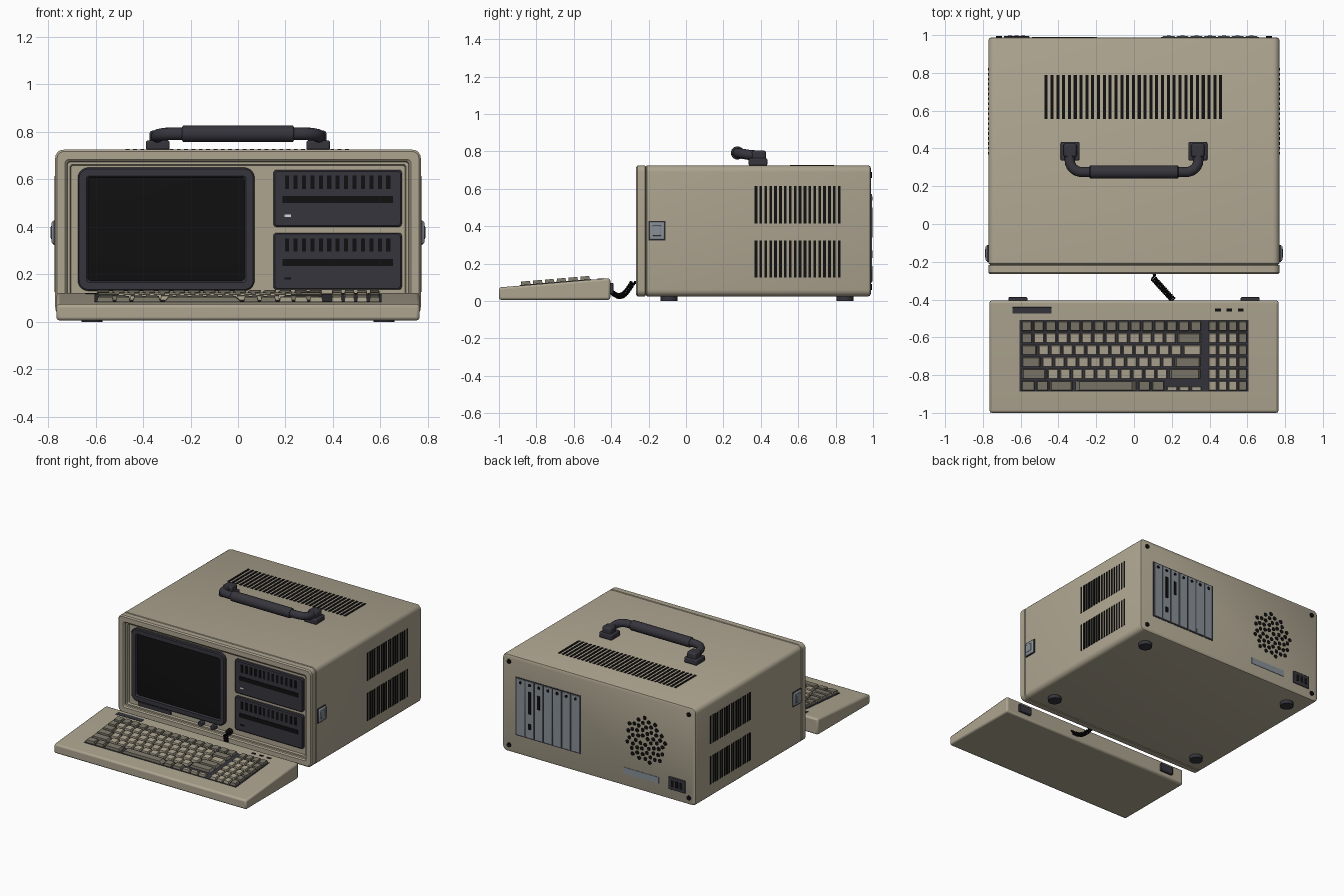
import bpy, bmesh, math
from math import sin, cos, pi
from mathutils import Matrix, Vector

cube = bpy.data.objects.get("Cube")
if cube:
    bpy.data.objects.remove(cube, do_unlink=True)

made = []


def material(name, r, g, b):
    m = bpy.data.materials.new(name)
    m.diffuse_color = (r, g, b, 1)
    m.use_nodes = True
    node = next(n for n in m.node_tree.nodes if n.type == 'BSDF_PRINCIPLED')
    node.inputs["Base Color"].default_value = (r, g, b, 1)
    node.inputs["Roughness"].default_value = 0.6
    return m


BEIGE = material("beige plastic", .42, .375, .28)
TAUPE = material("taupe keycap", .2, .185, .14)
CHARCOAL = material("charcoal plastic", .037, .035, .046)
BLACK = material("black", .005, .005, .005)
METAL = material("blue grey metal", .25, .28, .31)
WHITE = material("pale lamp", .7, .7, .68)


def finish(name, bm, mat, bevel=0):
    bmesh.ops.recalc_face_normals(bm, faces=bm.faces)
    me = bpy.data.meshes.new(name)
    bm.to_mesh(me)
    bm.free()
    me.materials.append(mat)
    ob = bpy.data.objects.new(name, me)
    bpy.context.collection.objects.link(ob)
    if bevel:
        mod = ob.modifiers.new("bevel", 'BEVEL')
        mod.width, mod.segments = bevel, 2
    made.append(ob)
    return ob


def boxes(name, mat, items, bevel=0, taper=1, tilt=0):
    """One object from many boxes, each given as (centre, size)."""
    bm = bmesh.new()
    for c, s in items:
        vs = bmesh.ops.create_cube(bm, size=1)['verts']
        for v in vs:
            if v.co.z > 0:
                v.co.x *= taper
                v.co.y *= taper
        m = Matrix.Translation(c) @ Matrix.Rotation(tilt, 4, 'X') @ Matrix.Diagonal((*s, 1))
        bmesh.ops.transform(bm, matrix=m, verts=vs)
    return finish(name, bm, mat, bevel)


def discs(name, mat, centres, r, depth, axis='Z', sides=16, bevel=0):
    turn = {'X': Matrix.Rotation(pi / 2, 4, 'Y'), 'Y': Matrix.Rotation(pi / 2, 4, 'X'), 'Z': Matrix()}[axis]
    bm = bmesh.new()
    for c in centres:
        bmesh.ops.create_cone(bm, cap_ends=True, segments=sides, radius1=r, radius2=r,
                              depth=depth, matrix=Matrix.Translation(c) @ turn)
    return finish(name, bm, mat, bevel)


def loft(name, mat, x0, x1, z0, z1, radius, steps):
    """Rounded rectangles in xz, skinned along y; steps are (inset, y)."""
    bm = bmesh.new()
    rings = []
    for inset, y in steps:
        r = max(radius - inset, .012)
        ring = []
        for i, (sx, sz) in enumerate(((1, 1), (-1, 1), (-1, -1), (1, -1))):
            cx = (x1 if sx > 0 else x0) - sx * (inset + r)
            cz = (z1 if sz > 0 else z0) - sz * (inset + r)
            for k in range(6):
                a = (i + k / 5) * pi / 2
                ring.append(bm.verts.new((cx + r * cos(a), y, cz + r * sin(a))))
        rings.append(ring)
    for a, b in zip(rings, rings[1:]):
        for i in range(len(a)):
            j = (i + 1) % len(a)
            bm.faces.new((a[i], a[j], b[j], b[i]))
    bm.faces.new(rings[0])
    bm.faces.new(rings[-1])
    return finish(name, bm, mat)


def tube(name, mat, points, r, res=4):
    cu = bpy.data.curves.new(name, 'CURVE')
    cu.dimensions, cu.bevel_depth, cu.bevel_resolution, cu.use_fill_caps = '3D', r, res, True
    sp = cu.splines.new('POLY')
    sp.points.add(len(points) - 1)
    for p, co in zip(sp.points, points):
        p.co = (*co, 1)
    tmp = bpy.data.objects.new(name, cu)
    bm = bmesh.new()
    bpy.context.collection.objects.link(tmp)
    bpy.context.view_layer.update()
    bm.from_mesh(tmp.evaluated_get(bpy.context.evaluated_depsgraph_get()).to_mesh())
    bpy.data.objects.remove(tmp, do_unlink=True)
    return finish(name, bm, mat)


# Case shell and recessed front bezel
loft("case_body", BEIGE, -.77, .77, .025, .725, .035,
     [(.008, -.23), (.008, -.214), (0, -.209), (0, .974), (.004, .984), (.014, .988)])
loft("front_bezel", BEIGE, -.77, .77, .025, .725, .035,
     [(.008, -.214), (0, -.219), (0, -.258), (.008, -.266), (.042, -.266), (.05, -.258),
      (.052, -.246), (.062, -.246), (.066, -.23)])

# Screen
PANEL = -.23
loft("screen_frame", CHARCOAL, -.675, .07, .13, .65, .045,
     [(0, PANEL + .01), (0, -.248), (.006, -.254), (.036, -.254), (.044, -.242)])
loft("screen_glass", BLACK, -.635, .03, .168, .612, .02, [(0, -.238), (0, -.243), (.01, -.245)])

# Two disk drives
for label, z in (("upper", .52), ("lower", .255)):
    loft(label + "_drive", CHARCOAL, .15, .69, z - .12, z + .12, .012,
         [(0, PANEL + .01), (0, -.246), (.006, -.252)])
    boxes(label + "_drive_slits", BLACK,
          [((.207 + i * .0355, -.252, z + .068), (.017, .006, .055)) for i in range(13)])
    boxes(label + "_drive_slot", BLACK, [((.42, -.252, z - .005), (.465, .006, .03))])
    boxes(label + "_drive_lamp", WHITE if label == "upper" else BLACK,
          [((.21, -.252, z - .073), (.028, .006, .009))])

# Front controls below the screen
boxes("front_label", CHARCOAL, [((-.5, -.232, .106), (.26, .008, .026))])
discs("front_knobs", CHARCOAL, [(-.12, -.245, .105), (-.02, -.245, .105)], .018, .034, 'Y', bevel=.003)
discs("cable_socket", BLACK, [(.1, -.24, .1)], .022, .03, 'Y')

# Vents on the top and sides
boxes("top_vent", BLACK, [((-.465 + i * .0308, .6725, .725), (.016, .235, .006)) for i in range(31)])
boxes("side_vents", BLACK, [((s * .77, .374 + i * .0262, z), (.006, .014, .2))
                            for s in (-1, 1) for z in (.225, .515) for i in range(18)])

# Side latches
for label, s in (("left", 1), ("right", -1)):
    boxes(label + "_latch", METAL, [((s * .775, -.155, .376), (.02, .082, .095))], .006)
    boxes(label + "_latch_edge", CHARCOAL, [((s * .771, -.155, .376), (.012, .09, .103))])
    boxes(label + "_latch_catch", METAL, [((s * .783, -.155, .376), (.012, .045, .055))], .004)

# Carrying handle
for label, s in (("left", 1), ("right", -1)):
    boxes(label + "_handle_mount", CHARCOAL, [((s * .338, .385, .744), (.1, .1, .04))], .008)
    boxes(label + "_handle_hinge", CHARCOAL, [((s * .338, .39, .775), (.07, .075, .06))], .012)
    arc = [Vector((s * (.275 + .065 * cos(a)), .335 - .06 * sin(a), .782 + .01 * sin(a)))
           for a in (k * pi / 12 for k in range(7))]
    tube(label + "_handle_arm", CHARCOAL,
         [Vector((s * .34, .41, .775))] + arc + [Vector((s * .22, .275, .792))], .027)
discs("handle_grip", CHARCOAL, [(0, .275, .792)], .035, .47, 'X', 24, .006)

# Rear: expansion covers, connectors, fan holes, label, power inlet, screws
cover_x = [.622 - i * .073 for i in range(7)]
boxes("expansion_surround", CHARCOAL, [((.403, .988, .37), (.52, .004, .42))])
boxes("expansion_covers", METAL, [((x, .99, .37), (.064, .008, .405)) for x in cover_x], .002)
discs("cover_screws", BLACK, [(x, .993, .548) for x in cover_x], .011, .008, 'Y', 10)
boxes("rear_connectors", BLACK, [((x, .995, z), (.022, .006, h)) for x, z, h in
                                 ((cover_x[1], .42, .16), (cover_x[1], .25, .04), (cover_x[2], .44, .1))], .002)
discs("fan_holes", BLACK, [(-.37 + r * cos(a), .988, .395 + r * sin(a)) for r, a in
                           ((.022 * math.sqrt(i), i * 2.39996) for i in range(1, 55))], .0145, .006, 'Y', 10)
boxes("rear_label", METAL, [((-.335, .988, .137), (.28, .006, .045))])
boxes("power_inlet", CHARCOAL, [((-.622, .99, .145), (.135, .012, .09))], .004)
boxes("power_pins", BLACK, [((-.622 + k * .034, .996, .145), (.02, .004, .045)) for k in (-1, 0, 1)])
discs("rear_screws", BLACK, [(x, .99, z) for x in (-.715, .715) for z in (.075, .675)], .016, .01, 'Y', 12)

# Feet
discs("case_feet", CHARCOAL, [(x, y, .015) for x in (-.615, .615) for y in (-.09, .85)], .045, .03, 'Z', 24)

# Keyboard housing: a wedge profile extruded across x
bm = bmesh.new()
profile = ((-1, .006), (-.405, .006), (-.405, .121), (-.425, .121), (-1, .073))
face = bm.faces.new([bm.verts.new((-.765, y, z)) for y, z in profile])
ext = bmesh.ops.extrude_face_region(bm, geom=[face])['geom']
bmesh.ops.translate(bm, vec=(1.53, 0, 0), verts=[v for v in ext if isinstance(v, bmesh.types.BMVert)])
finish("keyboard_housing", bm, BEIGE, .012)

SLOPE = math.atan2(.048, .575)


def deck(y, up=0):
    return .073 + (y + 1) * math.tan(SLOPE) + up


boxes("key_well", CHARCOAL, [((0, -.698, deck(-.698)), (1.21, .38, .006))], tilt=SLOPE)
boxes("keyboard_label", CHARCOAL, [((-.54, -.457, deck(-.457)), (.205, .033, .005))], tilt=SLOPE)
boxes("keyboard_lamps", BLACK, [((x, -.455, deck(-.455)), (.03, .014, .005)) for x in (.445, .505, .565)], tilt=SLOPE)
boxes("keyboard_rear_pads", CHARCOAL, [((x, -.4, .068), (.1, .025, .055)) for x in (-.615, .615)], .004)

# Keys: each row has a wide left key, a run of letters and a wide right key
light, dark = [], []
PITCH = .0633


def key(group, x0, x1, row, depth=.054, shift=0):
    y = -.54 - row * PITCH + shift
    group.append((((x0 + x1) / 2, y, deck(y, .009)), (x1 - x0 - .008, depth, .024)))


for row, (start, stop, count) in enumerate(((-.6, .36, 15), (-.535, .225, 12), (-.51, .255, 12),
                                            (-.49, .21, 11), (-.46, .18, 10))):
    if row:
        key(dark, -.6, start, row)
        key(light if row == 2 else dark, stop, .36, row)
    step = (stop - start) / count
    for i in range(count):
        key(light if row else dark, start + i * step, start + (i + 1) * step, row)
for x0, x1 in ((-.6, -.52), (-.52, -.45), (-.45, -.32), (.02, .09), (.09, .165)):
    key(dark, x0, x1, 5)
key(dark, -.32, .02, 5)
for i in range(3):
    key(light, .17 + i * .064, .234 + i * .064, 5, .024, -.015)
for row in range(6):
    for col in range(4):
        x = .39 + col * .053
        key(dark if row == 0 or col == 3 else light, x, x + .053, row)
boxes("light_keys", BEIGE, light, taper=.84, tilt=SLOPE)
boxes("dark_keys", TAUPE, dark, taper=.84, tilt=SLOPE)

# Coiled cable sagging between keyboard and case
a, b = Vector((.205, -.4, .05)), Vector((.1, -.285, .1))
along = (b - a).normalized()
side = along.cross(Vector((0, 0, 1))).normalized()
lift = side.cross(along)
coil = []
for i in range(169):
    t = i / 168
    ang = t * 14 * 2 * pi
    sag = Vector((0, 0, -.045 * sin(pi * t)))
    coil.append(a.lerp(b, t) + sag + .013 * (cos(ang) * side + sin(ang) * lift))
tube("coiled_cable", BLACK, coil, .005, 1)
tube("cable_end", BLACK, [coil[-1], Vector((.1, -.24, .1))], .008, 2)

# Smooth shading with sharp edges kept
bpy.ops.object.select_all(action='DESELECT')
for ob in made:
    ob.select_set(True)
bpy.context.view_layer.objects.active = made[0]
bpy.ops.object.shade_smooth_by_angle(angle=math.radians(35))
